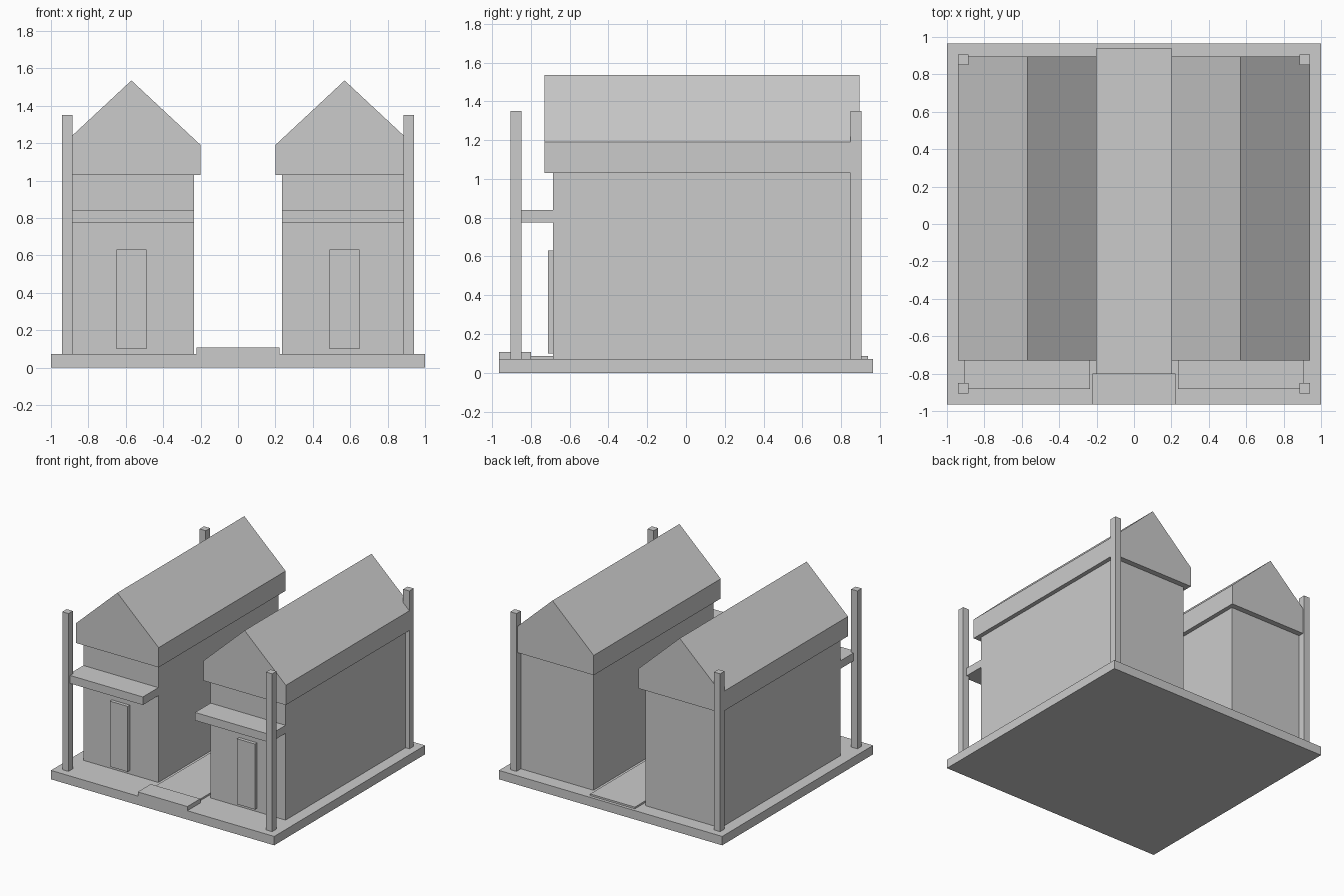
import bpy, bmesh

if "Cube" in bpy.data.objects:
    bpy.data.objects.remove(bpy.data.objects["Cube"])


def add_object(name, bm):
    bmesh.ops.recalc_face_normals(bm, faces=bm.faces)
    mesh = bpy.data.meshes.new(name)
    bm.to_mesh(mesh)
    bm.free()
    obj = bpy.data.objects.new(name, mesh)
    bpy.context.collection.objects.link(obj)
    return obj


def prism(name, profile, y0, y1):
    """Extrude an x/z profile along y."""
    bm = bmesh.new()
    face = bm.faces.new([bm.verts.new((x, y0, z)) for x, z in profile])
    ext = bmesh.ops.extrude_face_region(bm, geom=[face])
    verts = [v for v in ext["geom"] if isinstance(v, bmesh.types.BMVert)]
    bmesh.ops.translate(bm, vec=(0, y1 - y0, 0), verts=verts)
    return add_object(name, bm)


def box(name, x0, x1, y0, y1, z0, z1):
    return prism(name, [(x0, z0), (x1, z0), (x1, z1), (x0, z1)], y0, y1)


# Ground slab, central path and entrance step
box("base_slab", -1, 1, -0.965, 0.965, 0, 0.072)
box("central_path", -0.2, 0.2, -0.94, 0.94, 0.072, 0.086)
box("entrance_step", -0.222, 0.222, -0.965, -0.80, 0.072, 0.106)

# Two mirrored houses with their corner posts
for side, s in (("left", -1), ("right", 1)):
    box(side + "_walls", s * 0.234, s * 0.906, -0.685, 0.85, 0.072, 1.03)
    box(side + "_door", s * 0.49, s * 0.65, -0.712, -0.685, 0.10, 0.63)
    box(side + "_awning", s * 0.234, s * 0.906, -0.883, -0.685, 0.775, 0.84)
    prism(side + "_roof",
          [(s * 0.2, 1.03), (s * 0.94, 1.03), (s * 0.94, 1.19),
           (s * 0.57, 1.535), (s * 0.2, 1.19)], -0.73, 0.895)
    for end, y in (("front", -0.878), ("back", 0.878)):
        box(f"{side}_{end}_post", s * 0.885, s * 0.94,
            y - 0.028, y + 0.028, 0.072, 1.35)
